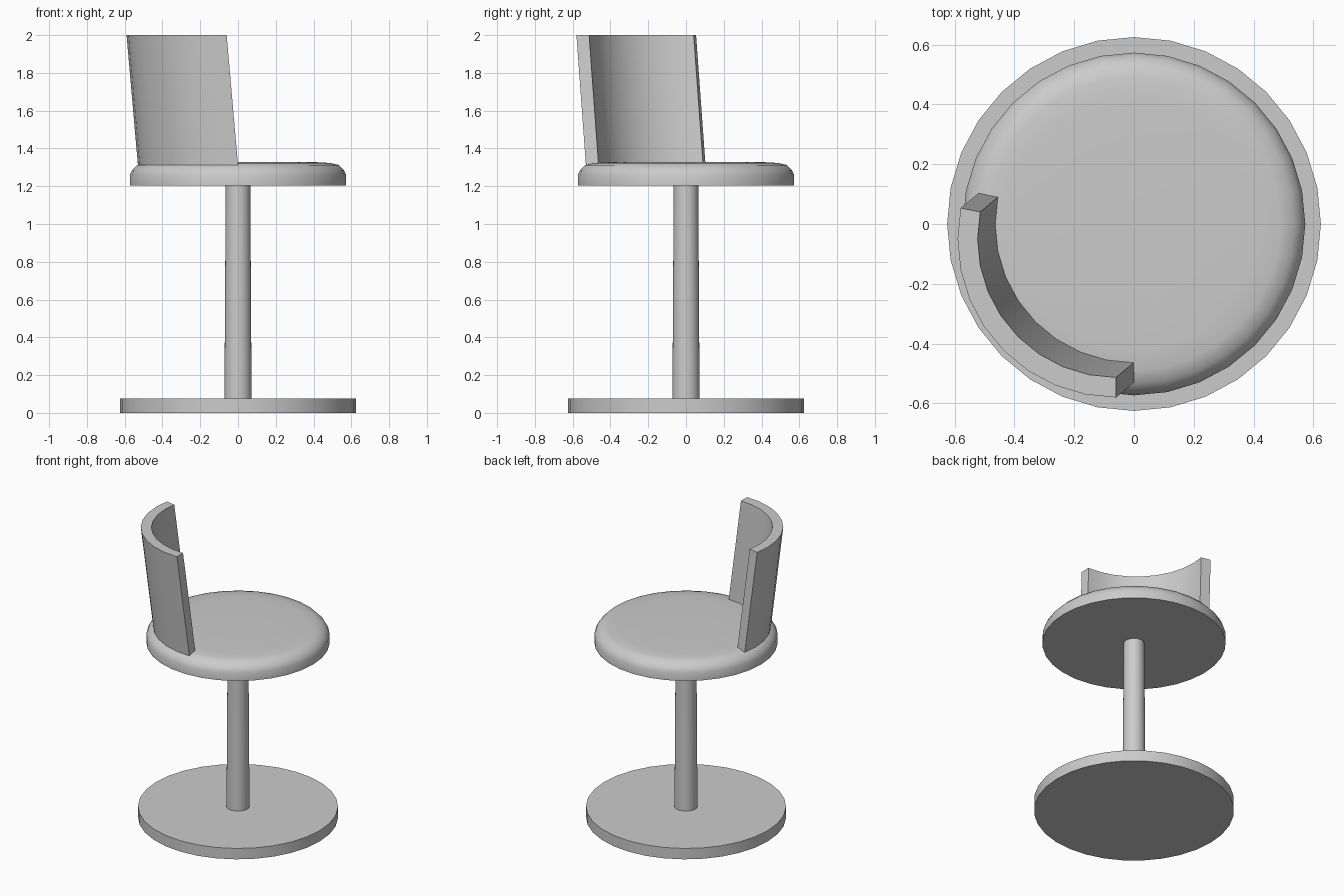
import bpy, bmesh
from math import cos, sin, pi, radians

if "Cube" in bpy.data.objects:
    bpy.data.objects.remove(bpy.data.objects["Cube"])

SIDES = 32


def make_object(name, bm, smooth_angle=None):
    bmesh.ops.recalc_face_normals(bm, faces=bm.faces)
    mesh = bpy.data.meshes.new(name)
    bm.to_mesh(mesh)
    bm.free()
    obj = bpy.data.objects.new(name, mesh)
    bpy.context.collection.objects.link(obj)
    if smooth_angle:
        bpy.ops.object.select_all(action='DESELECT')
        obj.select_set(True)
        bpy.context.view_layer.objects.active = obj
        bpy.ops.object.shade_smooth_by_angle(angle=radians(smooth_angle))
    return obj


def lathe(name, profile, smooth_angle=None):
    """Closed solid from (radius, z) rings, capped at both ends."""
    bm = bmesh.new()
    rings = [[bm.verts.new((r * cos(2 * pi * i / SIDES), r * sin(2 * pi * i / SIDES), z))
              for i in range(SIDES)] for r, z in profile]
    for a, b in zip(rings, rings[1:]):
        for i in range(SIDES):
            j = (i + 1) % SIDES
            bm.faces.new((a[i], a[j], b[j], b[i]))
    bm.faces.new(rings[0][::-1])
    bm.faces.new(rings[-1])
    return make_object(name, bm, smooth_angle)


# Foot disc, tapered post and cushion
lathe("base", [(0.625, 0), (0.625, 0.075)], 30)
lathe("post", [(0.072, 0.07), (0.065, 1.21)], 30)
lathe("seat", [(0.573, 1.205), (0.573, 1.26), (0.561, 1.285), (0.535, 1.312),
               (0.49, 1.323), (0.42, 1.327), (0.2, 1.329)], 50)

# Curved backrest: nine steps of the seat circle, leaning outward
bm = bmesh.new()
sections = []
for i in range(10):
    a = -pi / 2 - 2 * pi * i / SIDES
    c, s = cos(a), sin(a)
    sections.append([bm.verts.new((r * c + dx, r * s + dy, z))
                     for r, dx, dy, z in ((0.463, 0, 0, 1.312), (0.53, 0, 0, 1.312),
                                          (0.53, -0.06, -0.05, 2.0), (0.463, -0.06, -0.05, 2.0))])
for a, b in zip(sections, sections[1:]):
    for k in range(4):
        m = (k + 1) % 4
        bm.faces.new((a[k], a[m], b[m], b[k]))
bm.faces.new(sections[0])
bm.faces.new(sections[-1][::-1])
make_object("backrest", bm, 30)
